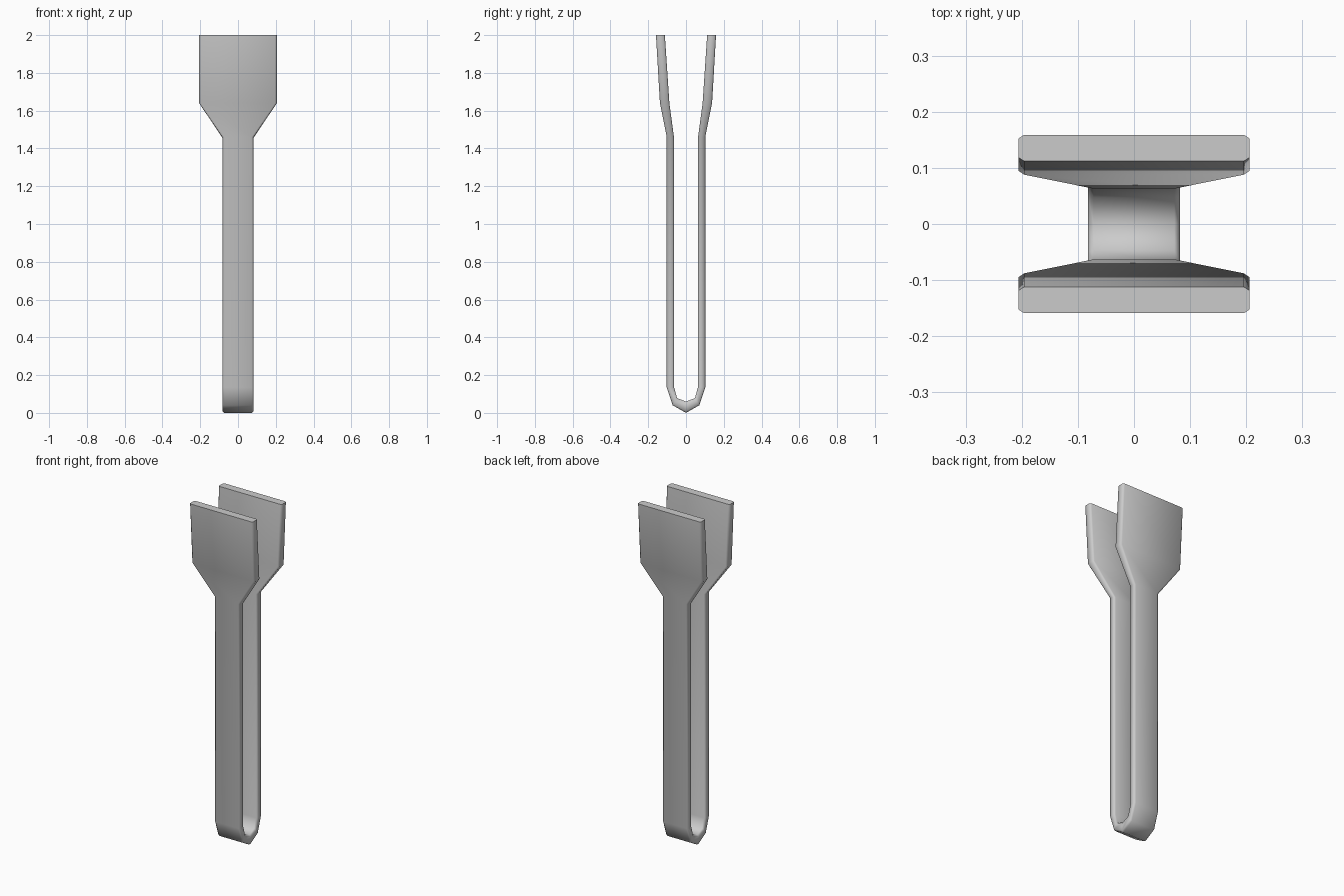
import bpy
import bmesh
from mathutils import Vector

cube = bpy.data.objects.get("Cube")
if cube:
    bpy.data.objects.remove(cube, do_unlink=True)

# Plain grey metal
metal = bpy.data.materials.new("grey_metal")
metal.use_nodes = True
grey = (0.6, 0.6, 0.6, 1)
metal.diffuse_color = grey
metal.node_tree.nodes["Principled BSDF"].inputs["Base Color"].default_value = grey

# Stations from the bend to a blade tip: outer (y, z), inner (y, z), half width
bend = ((0, 0), (0, 0.06), 0.082)
arm = [
    ((0.07, 0.04), (0.047, 0.078), 0.082),
    ((0.102, 0.135), (0.063, 0.135), 0.082),
    ((0.102, 1.46), (0.063, 1.455), 0.082),
    ((0.138, 1.64), (0.088, 1.64), 0.206),
    ((0.159, 2.0), (0.112, 2.0), 0.206),
]


def mirrored(station):
    (oy, oz), (iy, iz), w = station
    return (-oy, oz), (-iy, iz), w


def section(bm, station):
    """Ring of a flat strip with softened corners."""
    outer, inner, w = station
    a, b = Vector((0, *outer)), Vector((0, *inner))
    corners = [(w - 0.01, 0), (w, 0.14), (w, 0.86), (w - 0.01, 1)]
    corners += [(-x, t) for x, t in reversed(corners)]
    return [bm.verts.new(a.lerp(b, t) + Vector((x, 0, 0))) for x, t in corners]


# One folded strip: back blade, handle bend, front blade
bm = bmesh.new()
stations = [mirrored(s) for s in reversed(arm)] + [bend] + arm
rings = [section(bm, s) for s in stations]
for r0, r1 in zip(rings, rings[1:]):
    for i in range(len(r0)):
        j = (i + 1) % len(r0)
        bm.faces.new((r0[i], r0[j], r1[j], r1[i]))
bm.faces.new(rings[0])
bm.faces.new(rings[-1])
bmesh.ops.recalc_face_normals(bm, faces=bm.faces)

mesh = bpy.data.meshes.new("tongs")
bm.to_mesh(mesh)
bm.free()
mesh.materials.append(metal)
tongs = bpy.data.objects.new("tongs", mesh)
bpy.context.collection.objects.link(tongs)
bpy.context.view_layer.objects.active = tongs
tongs.select_set(True)
bpy.ops.object.shade_smooth_by_angle(angle=1.1)
